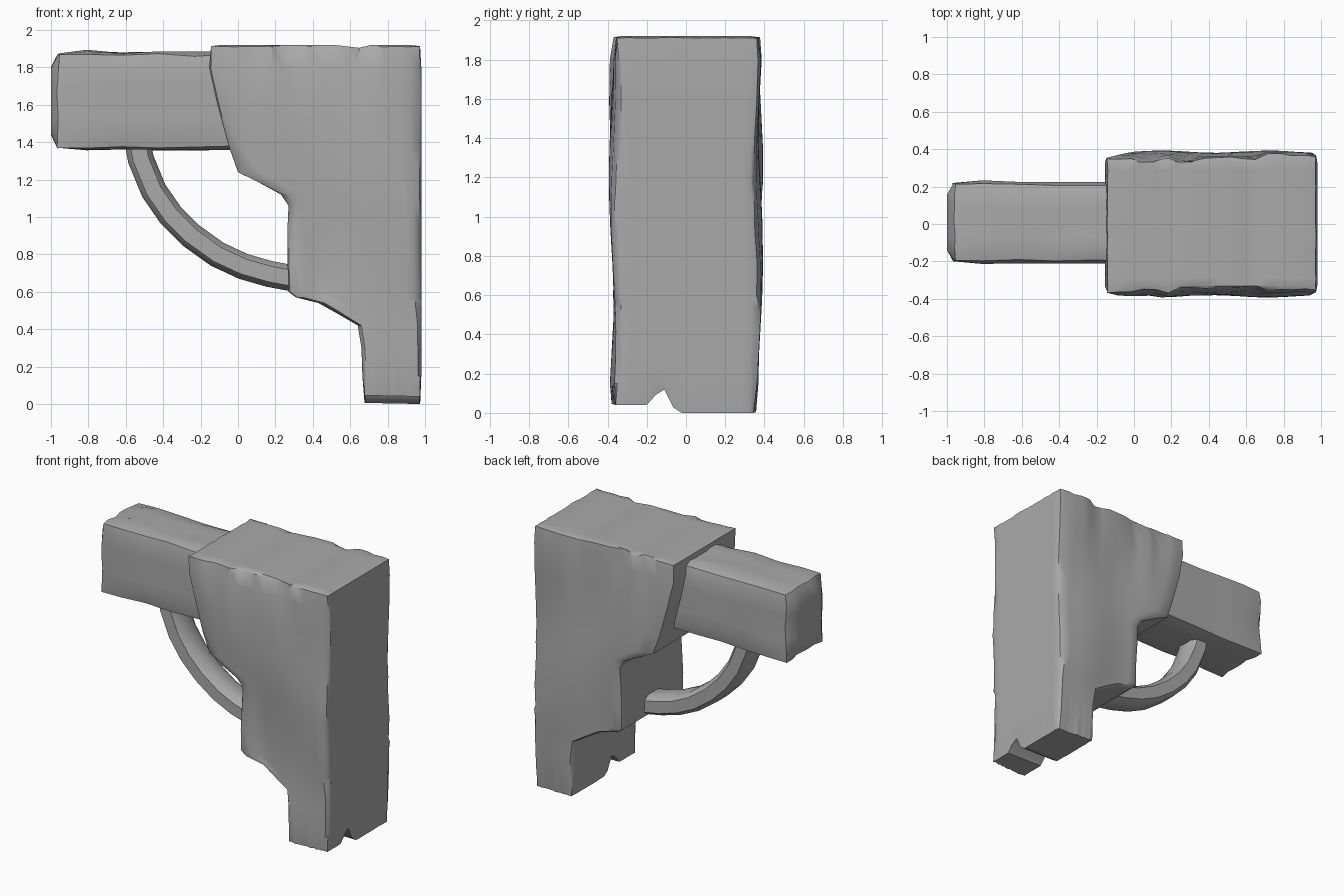
import bpy, bmesh, math, random
from mathutils import Vector

random.seed(4)
if "Cube" in bpy.data.objects:
    bpy.data.objects.remove(bpy.data.objects["Cube"])

grey = bpy.data.materials.new("plain_grey")
grey.use_nodes = True
grey.diffuse_color = (0.4, 0.4, 0.4, 1)
grey.node_tree.nodes["Principled BSDF"].inputs["Base Color"].default_value = (0.4, 0.4, 0.4, 1)


def grid_block(cuts):
    """Cube from 0 to 1, cut into an even grid on every side."""
    bm = bmesh.new()
    bmesh.ops.create_cube(bm, size=1)
    bmesh.ops.subdivide_edges(bm, edges=bm.edges[:], cuts=cuts, use_grid_fill=True)
    bmesh.ops.translate(bm, verts=bm.verts, vec=(0.5, 0.5, 0.5))
    return bm


def finish(bm, name, angle):
    bmesh.ops.recalc_face_normals(bm, faces=bm.faces)
    mesh = bpy.data.meshes.new(name)
    bm.to_mesh(mesh)
    bm.free()
    mesh.materials.append(grey)
    obj = bpy.data.objects.new(name, mesh)
    bpy.context.collection.objects.link(obj)
    bpy.ops.object.select_all(action='DESELECT')
    obj.select_set(True)
    bpy.context.view_layer.objects.active = obj
    bpy.ops.object.shade_smooth_by_angle(angle=math.radians(angle))
    return obj


def bump(value, centre, width):
    return max(0, 1 - abs(value - centre) / width)


# Draped cloth: height of each row and where its inner edge lies
rows = [(0.02, 0.67), (0.15, 0.665), (0.3, 0.66), (0.42, 0.64), (0.49, 0.52),
        (0.54, 0.43), (0.57, 0.31), (0.6, 0.27), (0.75, 0.265), (0.95, 0.265),
        (1.06, 0.27), (1.12, 0.23), (1.18, 0.12), (1.24, 0.0), (1.38, -0.05),
        (1.6, -0.11), (1.8, -0.155), (1.92, -0.15)]
steps = len(rows) - 1
bm = grid_block(steps - 1)
for v in bm.verts:
    u, t, w = v.co
    z, inner = rows[round(w * steps)]
    x = inner + (0.98 - inner) * u
    side = t * 2 - 1
    y = side * 0.375
    outer = abs(side) > 0.99
    # gentle swells and pinched folds on the hanging faces
    if outer:
        swell = 0.012 * math.sin(5 * z + 4 * x + side) + 0.006 * math.sin(11 * x)
        folds = sum(bump(x, c, 0.07) for c in (0.08, 0.27, 0.63))
        y += side * (swell - 0.035 * folds * max(0, min(1, (z - 1.55) / 0.25)))
        if side < 0:
            y += 0.025 * bump(x, 0.45, 0.08) * bump(z, 0.7, 0.25)
    # uneven top and notched hem
    if w > 0.99:
        z -= 0.02 * bump(x, 0.63, 0.08) + 0.02 * bump(x, 0.2, 0.06) * t
    if w < 0.01:
        z += 0.09 * bump(y, -0.12, 0.08) + 0.02 * (0.98 - x) - 0.02
        z += 0.04 * (side < -0.25)
    # softened corners
    ends = [u < 0.01 or u > 0.99, outer, w < 0.01 or w > 0.99]
    if sum(ends) > 1:
        soft = 0.012 + random.random() * 0.01
        x += soft * (0.5 - u) * (1 if ends[0] else 0)
        y -= soft * side * (1 if outer else 0)
        z += soft * (0.5 - w) * (1 if w > 0.5 else 0)
    v.co = (x, y, z)
finish(bm, "draped_cloth", 38)

# Horizontal beam, slightly swollen at its worn free end
bm = grid_block(5)
for v in bm.verts:
    u, t, w = v.co
    tip = bump(u, 0.1, 0.2)
    x = -1 + 1.15 * u
    y = -0.21 + 0.435 * t + 0.018 * tip * (t - 0.3)
    z = 1.36 + 0.52 * w + 0.02 * tip * (w - 0.4)
    count = sum(c < 0.01 or c > 0.99 for c in (u, t, w))
    if count > 1:
        s = 0.03 + 0.02 * random.random()
        x += s * (u < 0.01)
        y += s * 0.8 * (0.5 - t)
        z += s * 0.8 * (0.5 - w)
    v.co = (x, y, z + random.uniform(-0.006, 0.006))
finish(bm, "beam", 38)

# Curved brace: a chamfered section swept along an arc
path = [(-0.54, 1.42), (-0.52, 1.31), (-0.45, 1.14), (-0.36, 1.01), (-0.25, 0.9),
        (-0.11, 0.8), (0.03, 0.735), (0.17, 0.695), (0.33, 0.665)]
pts = [Vector((x, 0, z)) for x, z in path]
section = [(-1, -0.6), (-0.6, -1), (0.6, -1), (1, -0.6),
           (1, 0.6), (0.6, 1), (-0.6, 1), (-1, 0.6)]
bm = bmesh.new()
rings = []
for i, p in enumerate(pts):
    along = (pts[min(i + 1, len(pts) - 1)] - pts[max(i - 1, 0)]).normalized()
    across = Vector((along.z, 0, -along.x))
    rings.append([bm.verts.new(p + across * (0.07 * a) + Vector((0, 0.1 * b, 0)))
                  for a, b in section])
for r, s in zip(rings, rings[1:]):
    for k in range(len(section)):
        j = (k + 1) % len(section)
        bm.faces.new((r[k], r[j], s[j], s[k]))
bm.faces.new(rings[0])
bm.faces.new(rings[-1])
finish(bm, "curved_brace", 38)
